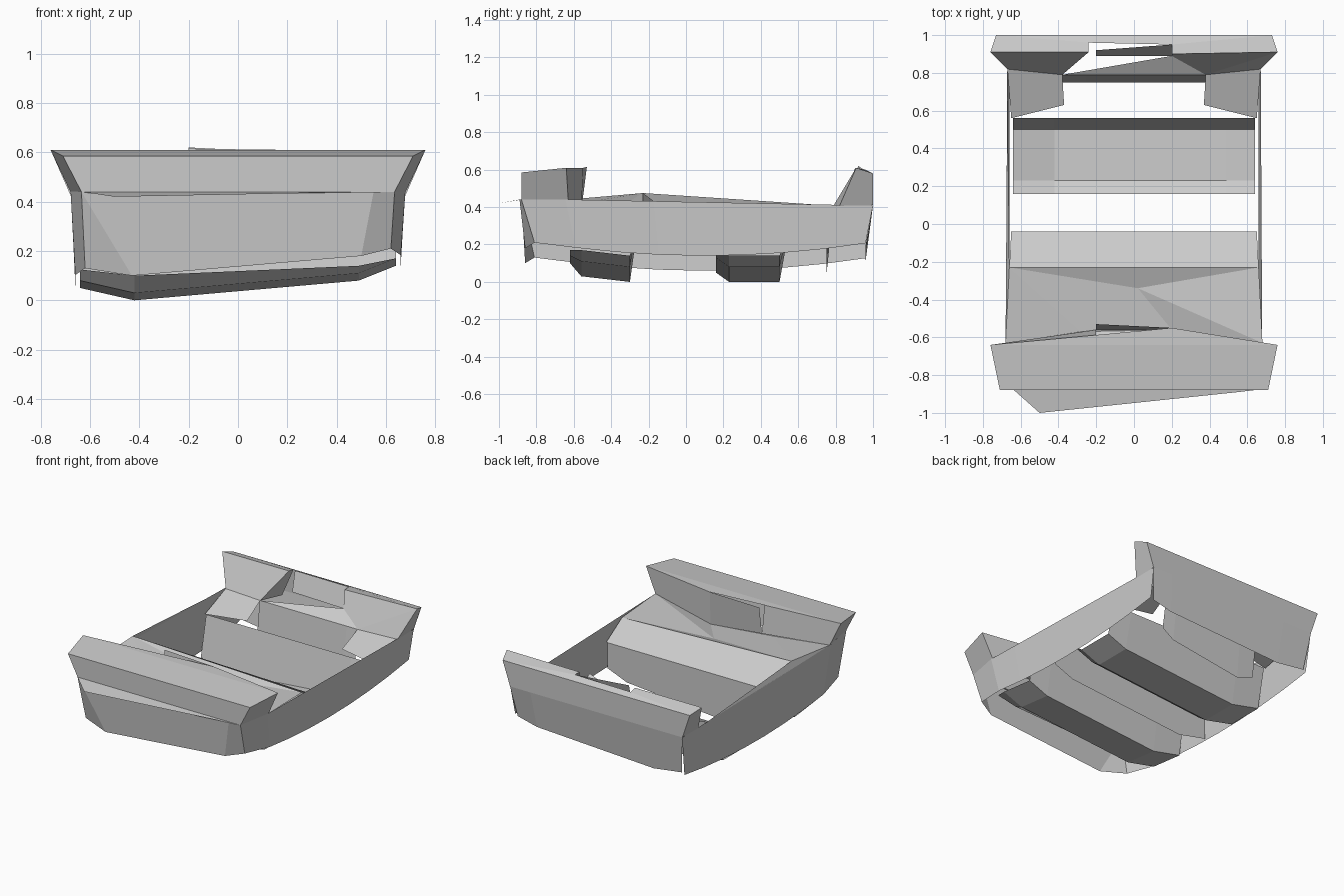
import bpy
import bmesh

default_cube = bpy.data.objects.get("Cube")
if default_cube:
    bpy.data.objects.remove(default_cube, do_unlink=True)

body_colour = (.6, .6, .6, 1)
body_grey = bpy.data.materials.new("body_grey")
body_grey.use_nodes = True
body_grey.diffuse_color = body_colour
principled = body_grey.node_tree.nodes["Principled BSDF"]
principled.inputs["Base Color"].default_value = body_colour


def skin(name, *facets):
    """Thin flat-shaded sheet made from facets, each a list of points."""
    bm = bmesh.new()
    for facet in facets:
        bm.faces.new([bm.verts.new(point) for point in facet])
    bmesh.ops.remove_doubles(bm, verts=bm.verts, dist=.001)
    bmesh.ops.recalc_face_normals(bm, faces=bm.faces)
    mesh = bpy.data.meshes.new(name)
    bm.to_mesh(mesh)
    bm.free()
    mesh.materials.append(body_grey)
    part = bpy.data.objects.new(name, mesh)
    bpy.context.collection.objects.link(part)


def flip(point):
    x, y, z = point
    return (-x, y, z)


def sink(point, depth):
    x, y, z = point
    return (x, y, z - depth)


def both(name, *facets):
    """The same facets on the left and mirrored on the right."""
    skin("left_" + name, *facets)
    skin("right_" + name, *[[flip(point) for point in facet] for facet in facets])


def loft(name, *rows):
    """Sheet joining successive rows of points."""
    facets = []
    for row, following in zip(rows, rows[1:]):
        facets.extend(zip(row, row[1:], following[1:], following))
    skin(name, *facets)


def across(name, *points):
    """Symmetrical strip spanning the width."""
    loft(name, *[(flip(point), point) for point in points])


# Lopsided underside shared by floors and bulkheads
keel = {-.64: .05, -.42: 0, .49: .08, .64: .14}


def hull_row(y, lift=0, narrow=1, depth=1):
    return [(x * narrow, y, z * depth + lift) for x, z in keel.items()]


def level_row(y, z, widen=1):
    return [(x * widen, y, z) for x in keel]


# Landmark points of the left half
nose = (.635, -.88, .44)
nose_foot = (.62, -.81, .21)
wall_foot_back = (.66, .96, .21)
beam_front = (.71, -.88, .585)
beam_tip = (.76, -.64, .61)
beam_root = (.68, -.63, .44)
recess_top = (.2, -.55, .61)
recess_foot = (.2, -.56, .38)
rear_tip = (.76, .91, .61)
rear_root = (.67, .82, .405)
rear_corner = (.73, 1, .58)
rear_shoulder = (.67, 1, .41)
shelf_back = (.38, .79, .41)
shelf_front = (.37, .63, .33)
shelf_corner = (.65, .56, .33)
notch_left = (.2, .9, .6)
notch_foot = (.2, .89, .47)
notch_right = (-.24, .91, .61)
notch_back_right = (-.24, .96, .6)
notch_back_left = (.2, .95, .6)
ridge_left = (.66, -.23, .43)
ridge_right = (-.66, -.23, .475)
right_drop = .08

# Side walls: straight sloping top edge, rounded bottom edge
steps = 8


def wall_rows(drop):
    top, foot = [], []
    for step in range(steps + 1):
        part = step / steps
        y = nose[1] + part * (rear_shoulder[1] - nose[1])
        top.append((beam_root[0] - .01 * part, y, .44 - .02 * (y + .6)))
        y = nose_foot[1] + part * (wall_foot_back[1] - nose_foot[1])
        foot.append((wall_foot_back[0], y, .14 + .09 * (y - .1) ** 2 - drop))
    top[0], foot[0] = nose, sink(nose_foot, drop)
    return top, foot


loft("left_wall", *wall_rows(0))
loft("right_wall", *[[flip(point) for point in row] for row in wall_rows(right_drop)])
skin("right_wall_rim", [flip(beam_root), ridge_right, flip(rear_root)])

# Front panel with wrapped corners and the crooked lip over it
lip_left = (.55, -.89, .44)
panel_foot_left = (.5, -.86, .18)
panel_foot_right = (-.43, -.86, .1)
skin("front_panel",
     [flip(nose), lip_left, panel_foot_left, panel_foot_right],
     [lip_left, nose, nose_foot, panel_foot_left],
     [flip(nose), panel_foot_right, sink(flip(nose_foot), right_drop)])
skin("front_lip", [flip(nose), (-.5, -1, .42), lip_left, nose])

# Raised front beam with flared ends and a recessed back
across("front_beam", nose, beam_front, beam_tip)
both("front_beam_end", [beam_front, beam_tip, beam_root, nose])
skin("front_beam_cap", [flip(beam_tip), recess_top, beam_tip])
recess_right = (-.2, -.53, .615)
recess_right_foot = (-.2, -.56, .42)
skin("front_recess_plate", [recess_right, recess_top, recess_foot, recess_right_foot])
skin("left_front_beam_back", [beam_tip, recess_top, recess_foot, beam_root])
skin("right_front_beam_back",
     [flip(beam_tip), (-.2, -.59, .61), recess_right_foot, flip(beam_root)])

# Folded deck behind the front beam
dent = (.02, -.34, .41)
fold = (-.28, -.57, .42)
skin("front_deck",
     [ridge_right, ridge_left, dent],
     [ridge_right, dent, fold],
     [ridge_right, fold, flip(beam_root)],
     [dent, recess_foot, fold],
     [dent, beam_root, recess_foot],
     [dent, ridge_left, beam_root],
     [flip(beam_root), fold, recess_foot, beam_root])

# Slope and bulkhead below the deck ridge
slope_foot = (.65, -.04, .33)
loft("deck_slope", [ridge_right, ridge_left], [flip(slope_foot), slope_foot])
loft("middle_bulkhead", level_row(-.04, .33), hull_row(-.04, .01))

# Front floor with its upright, then the seat with its back
loft("front_floor", hull_row(-.62, lift=.1, depth=.5), hull_row(-.56, .03),
     hull_row(-.3), level_row(-.24, .42))
loft("seat", hull_row(.16, .05), hull_row(.23), hull_row(.5), level_row(.56, .33))

# Rear bulkhead between two shelves
loft("rear_bulkhead", level_row(.79, .41, widen=.6), hull_row(.75, lift=.03, narrow=.6))
both("rear_shelf", [rear_root, shelf_back, shelf_front, shelf_corner])

# Raised rear beam: inner slopes, notched top, ends and recess
skin("rear_beam_right_slope",
     [flip(rear_tip), notch_right, flip(shelf_back), flip(rear_root)],
     [notch_right, notch_back_right, (-.3, .92, .42), flip(shelf_back)])
skin("rear_beam_left_slope",
     [rear_tip, notch_left, notch_foot, shelf_back],
     [rear_tip, shelf_back, rear_root],
     [notch_foot, flip(shelf_back), shelf_back])
skin("rear_beam_top",
     [flip(rear_tip), notch_right, notch_back_right, flip(rear_corner)],
     [notch_back_right, notch_back_left, rear_corner, flip(rear_corner)],
     [notch_back_left, notch_left, rear_tip, rear_corner])
skin("rear_recess_plate", [(-.2, .92, .62), notch_back_left, notch_foot, (-.2, .89, .48)])
both("rear_beam_end", [rear_tip, rear_corner, rear_shoulder, rear_root])

# Outer rear panel following the lopsided underside
loft("rear_panel",
     level_row(rear_corner[1], rear_corner[2], widen=1.14),
     level_row(rear_shoulder[1], rear_shoulder[2], widen=1.05),
     hull_row(.96, lift=.11, depth=.6))
